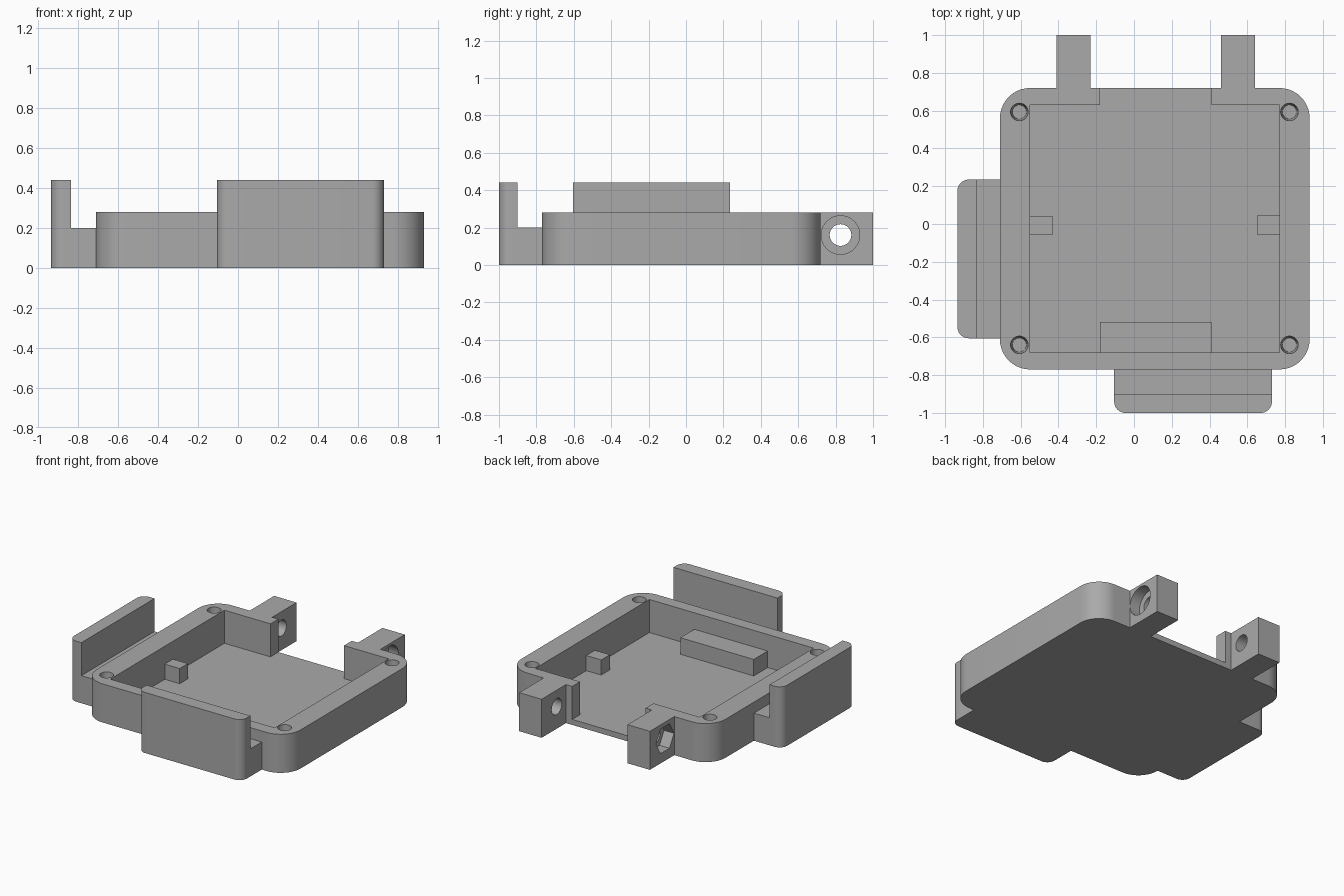
import bpy, bmesh
from math import pi, sin, cos
from mathutils import Matrix

if "Cube" in bpy.data.objects:
    bpy.data.objects.remove(bpy.data.objects["Cube"])

grey = bpy.data.materials.new("plain grey")
grey.use_nodes = True
colour = (0.4, 0.4, 0.4, 1)
grey.diffuse_color = colour
grey.node_tree.nodes["Principled BSDF"].inputs["Base Color"].default_value = colour


def finish(name, bm):
    bmesh.ops.recalc_face_normals(bm, faces=bm.faces)
    mesh = bpy.data.meshes.new(name)
    bm.to_mesh(mesh)
    bm.free()
    mesh.materials.append(grey)
    obj = bpy.data.objects.new(name, mesh)
    bpy.context.collection.objects.link(obj)
    return obj


def prism(name, x, y, z, radii=(0, 0, 0, 0), steps=10):
    """Upright block; radii round the -x-y, +x-y, +x+y and -x+y corners."""
    corners = [(x[0], y[0], 1, 1), (x[1], y[0], -1, 1),
               (x[1], y[1], -1, -1), (x[0], y[1], 1, -1)]
    bm = bmesh.new()
    outline = []
    for i, ((cx, cy, sx, sy), r) in enumerate(zip(corners, radii)):
        for k in range(steps + 1 if r else 1):
            a = pi + (i + k / steps) * pi / 2
            px = cx + sx * r + r * cos(a) if r else cx
            py = cy + sy * r + r * sin(a) if r else cy
            outline.append(bm.verts.new((px, py, z[0])))
    base = bm.faces.new(outline)
    top = bmesh.ops.extrude_face_region(bm, geom=[base])["geom"]
    bmesh.ops.translate(bm, vec=(0, 0, z[1] - z[0]),
                        verts=[v for v in top if isinstance(v, bmesh.types.BMVert)])
    return finish(name, bm)


def cylinder(name, centre, r1, r2, depth, sides=32, along_x=False):
    bm = bmesh.new()
    turn = Matrix.Rotation(pi / 2, 4, "Y") if along_x else Matrix()
    bmesh.ops.create_cone(bm, cap_ends=True, segments=sides, radius1=r1, radius2=r2,
                          depth=depth, matrix=Matrix.Translation(centre) @ turn)
    return finish(name, bm)


def carve(obj, cutters):
    bpy.context.view_layer.objects.active = obj
    for cutter in cutters:
        mod = obj.modifiers.new("cut", "BOOLEAN")
        mod.operation, mod.solver, mod.object = "DIFFERENCE", "EXACT", cutter
        bpy.ops.object.modifier_apply(modifier=mod.name)
        bpy.data.objects.remove(cutter)


H, FLOOR = 0.28, 0.04

# Open tray with a gap in the back wall and tapered corner screw holes
tray = prism("tray", (-0.71, 0.93), (-0.77, 0.72), (0, H), (0.16,) * 4)
cuts = [prism("cavity_cutter", (-0.55, 0.77), (-0.68, 0.63), (FLOOR, 0.5)),
        prism("gap_cutter", (-0.18, 0.41), (0.5, 0.9), (FLOOR, 0.5))]
for x in (-0.607, 0.823):
    for y in (-0.64, 0.593):
        cuts.append(cylinder("screw_cutter", (x, y, H - 0.09), 0.037, 0.047, 0.2))
carve(tray, cuts)

# Support blocks on the tray floor
parts = [tray,
         prism("front_support", (-0.18, 0.41), (-0.68, -0.52), (FLOOR, 0.16)),
         prism("right_peg", (-0.55, -0.43), (-0.055, 0.04), (FLOOR, 0.15)),
         prism("left_peg", (0.65, 0.77), (-0.055, 0.045), (FLOOR, 0.15))]

# Back lugs: through holes, a round recess on one side, a hexagonal one on the other
for name, x, face, sides in (("left_lug", (0.46, 0.64), 0.64, 32),
                             ("right_lug", (-0.41, -0.23), -0.41, 6)):
    lug = prism(name, x, (0.72, 1.0), (0, H))
    carve(lug, [cylinder("bolt_cutter", (sum(x) / 2, 0.826, 0.16), 0.058, 0.058, 0.5, 32, True),
                cylinder("recess_cutter", (face, 0.826, 0.16), 0.103, 0.103, 0.16, sides, True)])
    parts.append(lug)

# Side brackets: a low shelf with a tall outer plate
R = 0.06
parts += [prism("front_shelf", (-0.105, 0.73), (-0.9, -0.76), (0, 0.2)),
          prism("front_plate", (-0.105, 0.73), (-1.0, -0.9), (0, 0.44), (R, R, 0, 0)),
          prism("right_shelf", (-0.835, -0.7), (-0.605, 0.235), (0, 0.2)),
          prism("right_plate", (-0.935, -0.835), (-0.605, 0.235), (0, 0.44), (R, 0, 0, R))]

# Smooth the rounded corners and holes, keep edges crisp
bpy.ops.object.select_all(action="DESELECT")
for part in parts:
    part.select_set(True)
bpy.context.view_layer.objects.active = tray
bpy.ops.object.shade_smooth_by_angle(angle=pi / 6)
